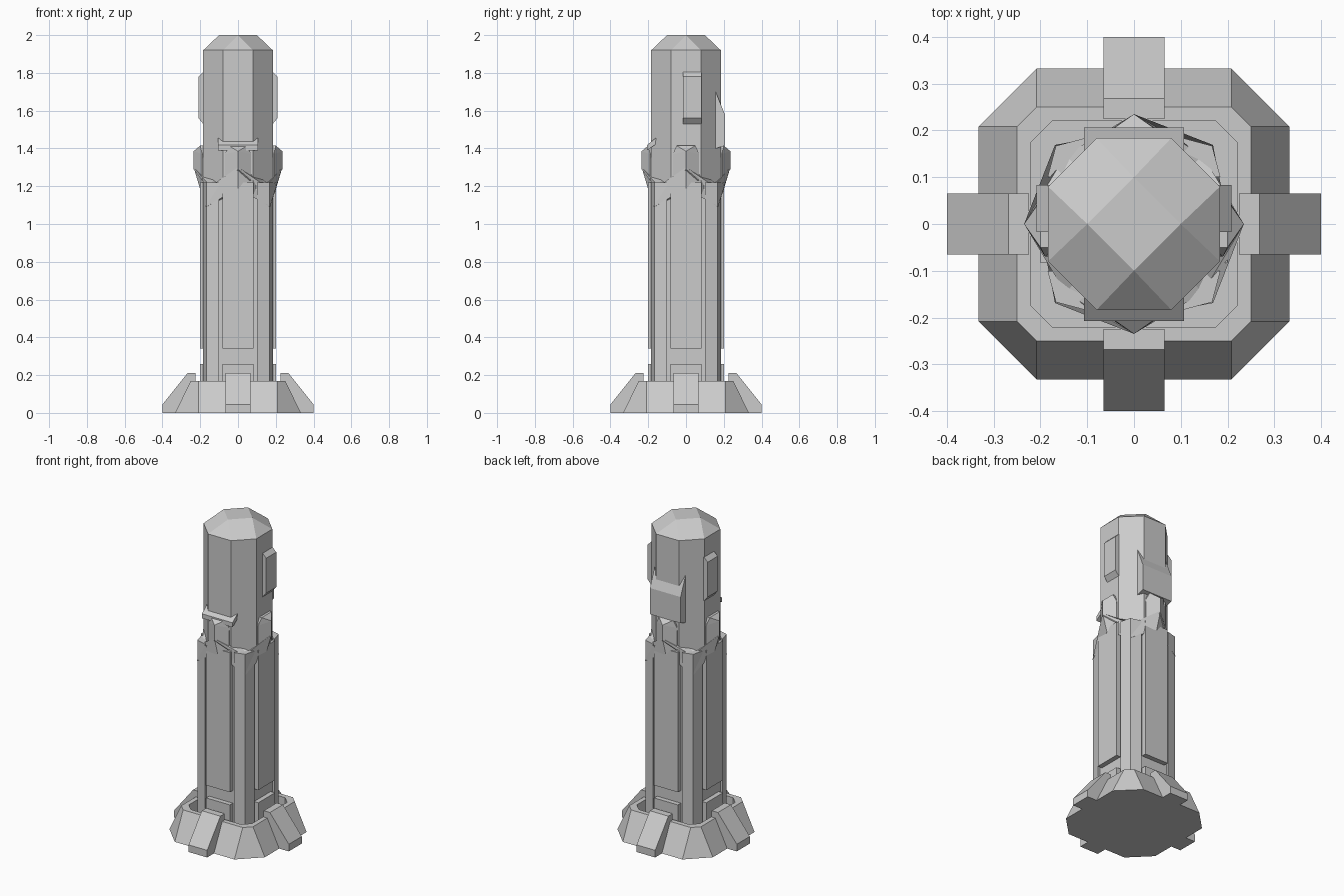
import bpy, bmesh
from math import pi
from mathutils import Matrix, Vector

if "Cube" in bpy.data.objects:
    bpy.data.objects.remove(bpy.data.objects["Cube"])


def finish(name, bm):
    bmesh.ops.recalc_face_normals(bm, faces=bm.faces)
    mesh = bpy.data.meshes.new(name)
    bm.to_mesh(mesh)
    bm.free()
    obj = bpy.data.objects.new(name, mesh)
    bpy.context.collection.objects.link(obj)
    return obj


def hull(name, points, turn=0):
    """Convex solid, optionally turned about z by quarter turns."""
    bm = bmesh.new()
    rot = Matrix.Rotation(turn * pi / 2, 3, 'Z')
    for p in points:
        bm.verts.new(rot @ Vector(p))
    res = bmesh.ops.convex_hull(bm, input=bm.verts)
    junk = [v for v in set(res['geom_interior'] + res['geom_unused'])
            if isinstance(v, bmesh.types.BMVert)]
    bmesh.ops.delete(bm, geom=junk, context='VERTS')
    bmesh.ops.dissolve_limit(bm, angle_limit=0.01, verts=bm.verts, edges=bm.edges)
    return finish(name, bm)


def loft(name, loops, caps=True):
    """Skin between closed loops with equal point counts."""
    bm = bmesh.new()
    rings = [[bm.verts.new(p) for p in loop] for loop in loops]
    n = len(rings[0])
    for a, b in zip(rings, rings[1:]):
        for i in range(n):
            j = (i + 1) % n
            bm.faces.new((a[i], a[j], b[j], b[i]))
    if caps:
        bm.faces.new(rings[0])
        bm.faces.new(rings[-1])
    return finish(name, bm)


def four(points, z):
    """Repeat a run of plan points around the four sides."""
    out = []
    for k in range(4):
        r = Matrix.Rotation(k * pi / 2, 3, 'Z')
        out += [r @ Vector((x, y, z)) for x, y in points]
    return out


def octagon(a, c, z):
    return four([(a, -c), (a, c)], z)


def extruded(name, profile, w, turn=0, x=0):
    """Convex (y, z) profile extruded to half width w."""
    return hull(name, [(x + s * w, y, z) for s in (-1, 1) for y, z in profile], turn)


# Flared base with a recessed top
loft("base", [octagon(0.333, 0.208, 0), octagon(0.25, 0.208, 0.17),
              octagon(0.22, 0.175, 0.17), octagon(0.22, 0.175, 0.08)])

# Ribbed shaft with sharp corners
section = [(0.17, -0.1), (0.17, 0.1), (0.185, 0.1), (0.167, 0.167), (0.1, 0.185)]
loft("shaft", [four(section, 0.07), four(section, 1.22)])

for k in range(4):
    # Sloped feet
    extruded(f"foot_{k}", [(-0.4, 0), (-0.4, 0.045), (-0.268, 0.21),
                           (-0.225, 0.21), (-0.225, 0)], 0.065, k)
    # Shaft panels, split by a gap near the bottom
    for label, lo, hi in (("lower", 0.07, 0.26), ("upper", 0.34, 1.22)):
        extruded(f"{label}_panel_{k}", [(-0.15, lo), (-0.2, lo), (-0.2, hi),
                                        (-0.15, hi)], 0.083, k)
    # Upright ridged prongs above the collar
    hull(f"prong_{k}", [(0, -0.235, 1.29), (0, -0.235, 1.385)] +
         [(s * w, y, z) for s in (-1, 1) for w, y, z in
          ((0.07, -0.19, 1.23), (0.07, -0.19, 1.37), (0.05, -0.2, 1.415),
           (0.05, -0.17, 1.415), (0.07, -0.17, 1.23))], k)


# Zigzag collar: high at the sides, low at the corners
def zigzag(side, z_side, corner, z_corner):
    out = []
    for k in range(4):
        r = Matrix.Rotation(k * pi / 2, 3, 'Z')
        out += [r @ Vector((side, 0, z_side)), r @ Vector((corner, corner, z_corner))]
    return out


loft("collar", [zigzag(0.16, 1.19, 0.12, 1.09), zigzag(0.202, 1.19, 0.169, 1.09),
                zigzag(0.235, 1.3, 0.147, 1.2), zigzag(0.17, 1.27, 0.125, 1.25)],
     caps=False)

# Octagonal head tapering to a diamond top
hull("head", octagon(0.184, 0.08, 1.15) + octagon(0.184, 0.08, 1.92) +
     four([(0.1, 0)], 2.0))

# Bevelled side plates
for name, s in (("left_plate", -1), ("right_plate", 1)):
    hull(name, [(s * x, y, z) for y in (-0.017, 0.083) for x, z in
                ((0.17, 1.53), (0.184, 1.53), (0.209, 1.56), (0.209, 1.78),
                 (0.184, 1.805), (0.17, 1.805))])

# Back pack and front visor
extruded("back_pack", [(0.157, 1.7), (0.206, 1.58), (0.206, 1.415), (0.157, 1.4)], 0.107)
extruded("visor", [(-0.158, 1.457), (-0.207, 1.418), (-0.207, 1.39), (-0.163, 1.42)], 0.107)
